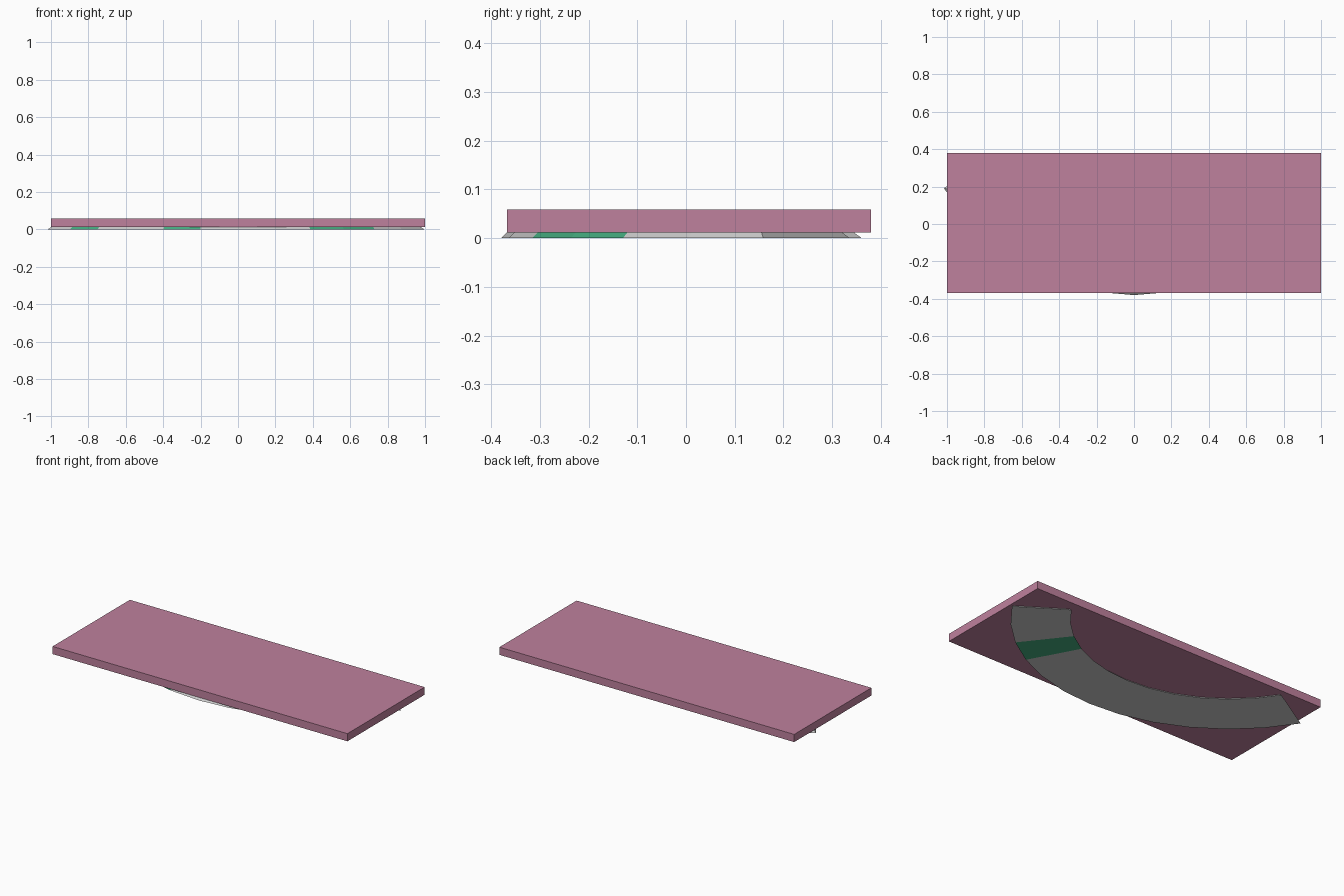
import bpy, bmesh, math

if "Cube" in bpy.data.objects:
    bpy.data.objects.remove(bpy.data.objects["Cube"])


def material(name, color):
    m = bpy.data.materials.new(name)
    m.diffuse_color = color
    m.use_nodes = True
    m.node_tree.nodes["Principled BSDF"].inputs["Base Color"].default_value = m.diffuse_color
    return m


def finish(bm, name, mats):
    bmesh.ops.recalc_face_normals(bm, faces=bm.faces)
    me = bpy.data.meshes.new(name)
    bm.to_mesh(me)
    bm.free()
    for m in mats:
        me.materials.append(m)
    ob = bpy.data.objects.new(name, me)
    bpy.context.collection.objects.link(ob)
    return ob


pink = material("pink", (0.52, 0.22, 0.34, 1))
green = material("green", (0.06, 0.42, 0.22, 1))
grey = material("grey", (0.6, 0.6, 0.6, 1))

# Flat top slab
Z0, Z1 = 0.012, 0.059
bm = bmesh.new()
bmesh.ops.create_cube(bm, size=1)
for v in bm.verts:
    v.co.x *= 2
    v.co.y = v.co.y * 0.748 + 0.006
    v.co.z = Z1 if v.co.z > 0 else Z0
finish(bm, "top_slab", [pink])

# Curved strip underneath, with sloping edges that widen towards the ground
CY, R_IN, R_OUT, BEVEL, SEGS = 0.81, 0.865, 1.19, 0.012, 12
A_LEFT, A_RIGHT = math.radians(-58.7), math.radians(56.8)
bm = bmesh.new()
rings = []
for i in range(SEGS + 1):
    t = i / (SEGS // 2) - 1
    a = -t * A_LEFT if t < 0 else t * A_RIGHT
    end = -1 if i == SEGS else (1 if i == 0 else 0)
    ring = []
    for r, z, inset in ((R_IN, 0, 0), (R_OUT, 0, 0),
                        (R_OUT - BEVEL, Z0, BEVEL), (R_IN + BEVEL, Z0, BEVEL)):
        b = a + end * inset / r
        ring.append(bm.verts.new((r * math.sin(b), CY - r * math.cos(b), z)))
    rings.append(ring)
for i, (p, q) in enumerate(zip(rings, rings[1:])):
    for k in range(4):
        f = bm.faces.new((p[k], p[(k + 1) % 4], q[(k + 1) % 4], q[k]))
        # green patches on the outer edge and one on the underside
        if (k == 1 and i in (1, 4, 8, 9)) or (k == 0 and i == 9):
            f.material_index = 1
bm.faces.new(rings[0])
bm.faces.new(rings[-1])
finish(bm, "curved_strip", [grey, green])
